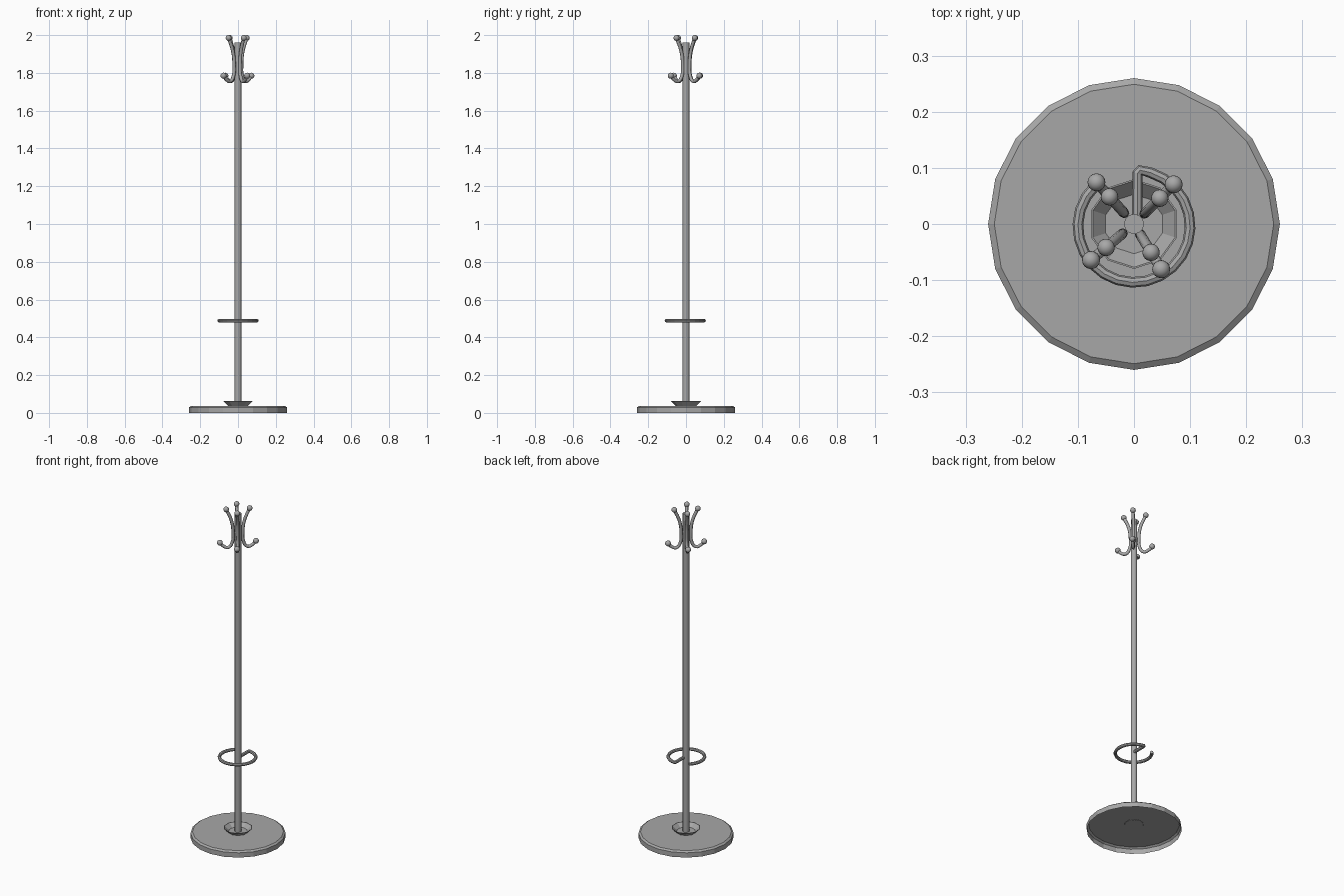
import bpy
from math import sin, cos, radians, pi

cube = bpy.data.objects.get("Cube")
if cube:
    bpy.data.objects.remove(cube, do_unlink=True)

metal = bpy.data.materials.new("grey_metal")
metal.use_nodes = True
GREY = (0.39, 0.39, 0.39, 1)
metal.diffuse_color = GREY
metal.node_tree.nodes["Principled BSDF"].inputs["Base Color"].default_value = GREY


def finish(obj, smooth):
    obj.data.materials.clear()
    obj.data.materials.append(metal)
    bpy.ops.object.select_all(action='DESELECT')
    obj.select_set(True)
    bpy.context.view_layer.objects.active = obj
    if smooth:
        bpy.ops.object.shade_smooth_by_angle(angle=radians(50))
    else:
        bpy.ops.object.shade_flat()
    return obj


def lathe(name, profile, sides, smooth=False, open_bottom=False):
    """Revolve (radius, height) rings and cap the ends."""
    verts = [(r * cos(2 * pi * i / sides + pi / 2), r * sin(2 * pi * i / sides + pi / 2), z)
             for r, z in profile for i in range(sides)]
    faces = [(k * sides + i, k * sides + (i + 1) % sides,
              (k + 1) * sides + (i + 1) % sides, (k + 1) * sides + i)
             for k in range(len(profile) - 1) for i in range(sides)]
    if not open_bottom:
        faces.append(tuple(reversed(range(sides))))
    faces.append(tuple(range((len(profile) - 1) * sides, len(profile) * sides)))
    mesh = bpy.data.meshes.new(name)
    mesh.from_pydata(verts, [], faces)
    obj = bpy.data.objects.new(name, mesh)
    bpy.context.collection.objects.link(obj)
    return finish(obj, smooth)


def tube(name, points, radius, rounded):
    """Sweep a round section along a path and turn it into a mesh."""
    curve = bpy.data.curves.new(name, 'CURVE')
    curve.dimensions = '3D'
    curve.bevel_depth = radius
    curve.bevel_resolution = 2
    curve.use_fill_caps = True
    curve.resolution_u = 4
    spline = curve.splines.new('BEZIER' if rounded else 'POLY')
    pts = spline.bezier_points if rounded else spline.points
    pts.add(len(points) - 1)
    for p, co in zip(pts, points):
        if rounded:
            p.co = co
            p.handle_left_type = p.handle_right_type = 'AUTO'
        else:
            p.co = (*co, 1)
    obj = bpy.data.objects.new(name, curve)
    bpy.context.collection.objects.link(obj)
    bpy.ops.object.select_all(action='DESELECT')
    obj.select_set(True)
    bpy.context.view_layer.objects.active = obj
    bpy.ops.object.convert(target='MESH')
    return finish(bpy.context.view_layer.objects.active, rounded)


def ball(name, location, radius):
    bpy.ops.mesh.primitive_uv_sphere_add(segments=16, ring_count=10, radius=radius,
                                         location=location)
    obj = bpy.context.object
    obj.name = name
    return finish(obj, True)


# Hollow foot disc, flared collar cup and pole
lathe("base", [(0.26, 0), (0.26, 0.029), (0.249, 0.037)], 20, open_bottom=True)
lathe("collar", [(0.053, 0.036), (0.08, 0.062), (0.077, 0.062), (0.053, 0.039)], 10)
lathe("pole", [(0.018, 0.036), (0.018, 1.96)], 12, True)

# Umbrella ring: a straight arm from the pole, then an open loop
RING_Z = 0.488
loop = [(0.1 * cos(radians(a)), 0.1 * sin(radians(a)) - 0.004, RING_Z)
        for a in range(73, -228, -15)]
tube("umbrella_ring", [(0.006, 0, RING_Z), (0.006, 0.09, RING_Z), (0.011, 0.096, RING_Z)] + loop,
     0.0095, False)

# Four double hooks tipped with balls, each at an angle and a shift from the pole
hook_profile = [(0.1, 1.785), (0.08, 1.764), (0.054, 1.755), (0.033, 1.78),
                (0.027, 1.845), (0.036, 1.915), (0.065, 1.985)]
hooks = [(45, 0), (132, 0), (220, 0), (301, -0.006)]
for n, (angle, shift) in enumerate(hooks, 1):
    c, s = cos(radians(angle)), sin(radians(angle))
    path = [((r + shift) * c, (r + shift) * s, z) for r, z in hook_profile]
    tube(f"hook_{n}", path, 0.0092, True)
    ball(f"lower_ball_{n}", path[0], 0.016)
    ball(f"upper_ball_{n}", path[-1], 0.0155)
